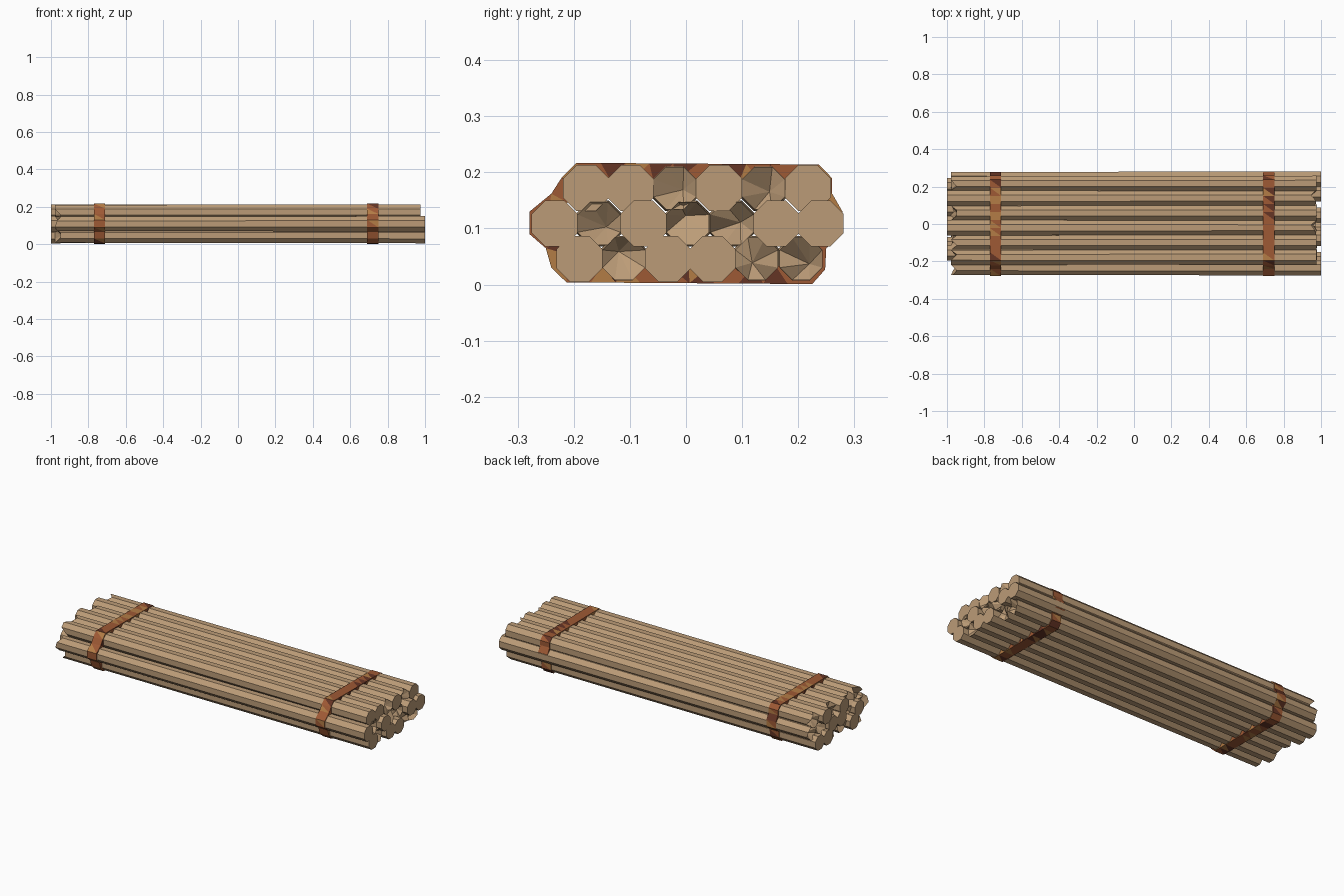
import bpy, bmesh, math, random

if "Cube" in bpy.data.objects:
    bpy.data.objects.remove(bpy.data.objects["Cube"])
random.seed(4)


def material(name, rgb):
    m = bpy.data.materials.new(name)
    m.diffuse_color = (*rgb, 1)
    m.use_nodes = True
    m.node_tree.nodes["Principled BSDF"].inputs["Base Color"].default_value = m.diffuse_color
    return m


wood = material("pale wood", (0.50, 0.33, 0.185))
rope = [material("rust brown", (0.34, 0.10, 0.035)),
        material("dark brown", (0.13, 0.035, 0.018)),
        material("golden brown", (0.45, 0.20, 0.06))]


def finish(bm, name, mats):
    bmesh.ops.recalc_face_normals(bm, faces=bm.faces)
    me = bpy.data.meshes.new(name)
    bm.to_mesh(me)
    bm.free()
    for m in mats:
        me.materials.append(m)
    ob = bpy.data.objects.new(name, me)
    bpy.context.collection.objects.link(ob)


def log(name, y, z, flipped):
    """Octagonal log: one sawn end, one splintered end."""
    bm = bmesh.new()
    s = -1 if flipped else 1        # s = 1: sawn end on the right
    rings = []
    for sawn in (True, False):
        apothem = 0.041 if sawn else 0.038
        r = apothem / math.cos(math.pi / 8)
        ring = []
        for k in range(8):
            a = math.pi / 8 + k * math.pi / 4
            x = s if sawn else -s * (0.978 - random.choice((0, 0, 0.01, 0.03)))
            ring.append(bm.verts.new((x, y + r * math.cos(a), z + r * math.sin(a))))
        rings.append(ring)
    a, b = rings
    for k in range(8):
        n = (k + 1) % 8
        bm.faces.new((a[k], a[n], b[n], b[k]))
    bm.faces.new(a)
    # splintered end: fan to a sunken, off-centre point
    tip = bm.verts.new((-s * 0.94, y + random.uniform(-.015, .015),
                        z + random.uniform(-.015, .015)))
    for k in range(8):
        bm.faces.new((b[k], b[(k + 1) % 8], tip))
    # top row sits slightly back on the right
    if z > 0.15:
        for v in bm.verts:
            if v.co.x > 0.976:
                v.co.x = 0.975
    finish(bm, name, [wood])


# Three stacked rows: height, y centres and which logs are turned round
rows = [(0.046, -0.19, 0.079, "110111", "bottom"),
        (0.109, -0.234, 0.079, "0", "middle"),
        (0.172, -0.178, 0.079, "001010", "top")]
turned = {"bottom": [0, 1, 0, 0, 1, 1], "middle": [0, 1, 0, 1, 1, 0, 0],
          "top": [0, 0, 1, 0, 1, 0]}
for z, y0, step, _, row in rows:
    for i, t in enumerate(turned[row]):
        log(f"{row}_log_{i + 1}", y0 + i * step, z, bool(t))

# Binding profile (y, z) hugging the stack
profile = [(-0.195, 0.217), (0.237, 0.214), (0.26, 0.19), (0.26, 0.163),
           (0.279, 0.13), (0.279, 0.09), (0.25, 0.065), (0.248, 0.027),
           (0.225, 0.001), (-0.213, 0.004), (-0.24, 0.03), (-0.25, 0.065),
           (-0.279, 0.09), (-0.279, 0.13), (-0.24, 0.162), (-0.222, 0.19)]


def dense(points, size):
    out = []
    for (y1, z1), (y2, z2) in zip(points, points[1:] + points[:1]):
        n = max(1, round(math.hypot(y2 - y1, z2 - z1) / size))
        out += [(y1 + (y2 - y1) * i / n, z1 + (z2 - z1) * i / n) for i in range(n)]
    return out


def binding(name, x):
    bm = bmesh.new()
    pts = dense(profile, 0.045)
    # four corners of the strap section at each point
    sec = []
    for y, z in pts:
        yi, zi = y * 0.88, 0.109 + (z - 0.109) * 0.7
        sec.append([bm.verts.new(c) for c in ((x - .03, y, z), (x + .03, y, z),
                                              (x + .03, yi, zi), (x - .03, yi, zi))])
    for i, p in enumerate(sec):
        q = sec[(i + 1) % len(sec)]
        for k in range(4):
            j = (k + 1) % 4
            bm.faces.new((p[k], p[j], q[j], q[k]))
    # mottled twisted bark: triangles in mixed browns
    bmesh.ops.triangulate(bm, faces=bm.faces)
    for f in bm.faces:
        f.material_index = random.choice((0, 0, 0, 1, 2))
    finish(bm, name, rope)


binding("left_binding", -0.74)
binding("right_binding", 0.72)
